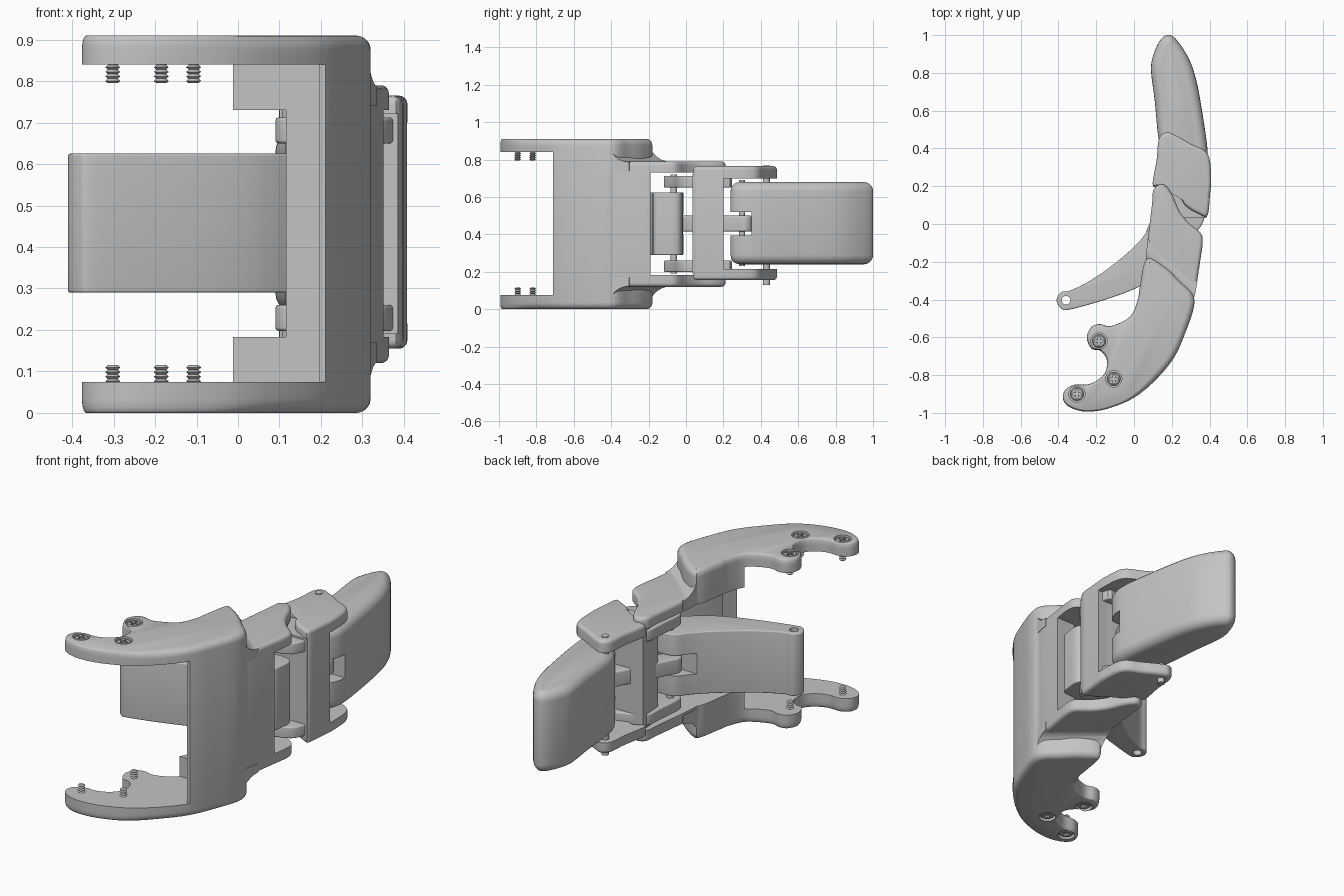
import bpy, bmesh, math
from mathutils import Vector, Matrix

cube = bpy.data.objects.get("Cube")
if cube:
    bpy.data.objects.remove(cube)

MID = 0.455  # height of the mirror plane
grey = bpy.data.materials.new("satin grey")
grey.use_nodes = True
grey.diffuse_color = (0.55, 0.55, 0.55, 1)
grey.node_tree.nodes["Principled BSDF"].inputs["Base Color"].default_value = grey.diffuse_color


def loft(name, layers):
    """Closed solid through equally sized rings of points."""
    bm = bmesh.new()
    rings = [[bm.verts.new(p) for p in ring] for ring in layers]
    n = len(rings[0])
    for a, b in zip(rings, rings[1:]):
        for i in range(n):
            j = (i + 1) % n
            bm.faces.new((a[i], a[j], b[j], b[i]))
    bm.faces.new(rings[0][::-1])
    bm.faces.new(rings[-1])
    mesh = bpy.data.meshes.new(name)
    bm.to_mesh(mesh)
    bm.free()
    mesh.materials.append(grey)
    obj = bpy.data.objects.new(name, mesh)
    bpy.context.collection.objects.link(obj)
    return obj


def smooth(pts, steps=5):
    """Closed curve through the control points."""
    v, out = [Vector(p) for p in pts], []
    n = len(v)
    for i in range(n):
        a, b, c, d = (v[(i + k) % n] for k in (-1, 0, 1, 2))
        for s in range(steps):
            t = s / steps
            out.append(0.5 * (2 * b + (c - a) * t + (2 * a - 5 * b + 4 * c - d) * t * t
                              + (3 * b - a - 3 * c + d) * t ** 3))
    return out


def inset(pts, d, weight):
    out = []
    for i, p in enumerate(pts):
        e = (p - pts[i - 1]).normalized()
        f = (pts[(i + 1) % len(pts)] - p).normalized()
        n = Vector((-e.y - f.y, e.x + f.x)).normalized()
        out.append(p + n * d * weight(p) / max(0.6, n.dot(Vector((-e.y, e.x)))))
    return out


def prism(name, pts, z0, z1, r=0.0, weight=lambda p: 1):
    """Upright solid with rounded upper and lower rims."""
    pts = [Vector(p) for p in pts]
    area = sum(pts[i - 1].x * p.y - p.x * pts[i - 1].y for i, p in enumerate(pts))
    if area < 0:
        pts.reverse()
    if not r:
        steps = [(0, 0)]
    else:
        steps = [(r * (1 - math.sin(a)), r * (1 - math.cos(a)))
                 for a in (k * math.pi / 10 for k in range(6))]
    levels = [(d, z0 + h) for d, h in steps] + [(d, z1 - h) for d, h in reversed(steps)]
    return loft(name, [[(p.x, p.y, z) for p in inset(pts, d, weight)] for d, z in levels])


def circle(x, y, r, n=24):
    return [(x + r * math.cos(k * math.tau / n), y + r * math.sin(k * math.tau / n)) for k in range(n)]


def rod(a, b, r, n=12):
    """Capsule outline from a to b."""
    t = math.atan2(b[1] - a[1], b[0] - a[0])
    return [(c[0] + r * math.cos(t + s + k * math.pi / n), c[1] + r * math.sin(t + s + k * math.pi / n))
            for c, s in ((b, -math.pi / 2), (a, math.pi / 2)) for k in range(n + 1)]


def box(x0, x1, y0, y1):
    return [(x0, y0), (x1, y0), (x1, y1), (x0, y1)]


def combine(obj, other, op="DIFFERENCE"):
    other.hide_render = True
    mod = obj.modifiers.new(op, "BOOLEAN")
    mod.operation, mod.object, mod.solver = op, other, "MANIFOLD"
    bpy.context.view_layer.objects.active = obj
    bpy.ops.object.modifier_apply(modifier=mod.name)
    bpy.data.objects.remove(other)


def flipped(obj, name):
    """Copy mirrored about the middle height."""
    mesh = obj.data.copy()
    mesh.transform(Matrix.Translation((0, 0, 2 * MID)) @ Matrix.Scale(-1, 4, (0, 0, 1)))
    mesh.flip_normals()
    other = bpy.data.objects.new(name, mesh)
    bpy.context.collection.objects.link(other)
    return other


# Base housing: full-height shell plus the lower arms that carry the hinge
shell = [(-0.34, -0.97), (-0.255, -0.993), (-0.13, -0.975), (0.03, -0.9), (0.19, -0.74), (0.27, -0.58),
         (0.32, -0.4), (0.24, -0.3), (0.16, -0.225), (0.066, -0.185), (0.03, -0.34), (0.02, -0.4),
         (-0.02, -0.49), (-0.12, -0.54), (-0.18, -0.53), (-0.225, -0.545), (-0.25, -0.6), (-0.225, -0.66),
         (-0.18, -0.67), (-0.145, -0.715), (-0.15, -0.78), (-0.19, -0.825), (-0.25, -0.85),
         (-0.315, -0.85), (-0.365, -0.88), (-0.375, -0.93)]
arm = [(0.07, -0.3), (0.2, -0.45), (0.285, -0.45), (0.321, -0.37), (0.352, -0.185), (0.364, -0.09),
       (0.35, -0.045), (0.29, 0.005), (0.24, 0.07), (0.2, 0.16), (0.155, 0.21), (0.105, 0.185),
       (0.095, 0.1), (0.077, -0.05), (0.066, -0.185)]
housing = prism("base_housing", smooth(shell), 0, 2 * MID, 0.035,
                lambda p: min(1, max(0.3, 0.3 + (p.x + 0.05) * 4)))
combine(housing, prism("arm", smooth(arm), 0.12, 0.79, 0.02), "UNION")

# Curved shoulder between shell and arm, trimmed to the arm outline
along, across = Vector((0.755, -0.656, 0)), Vector((0.656, 0.755, 0))
curve = [(-0.2, 0.74), (-0.01, 0.74), (-0.01, 0.786), (-0.035, 0.791), (-0.055, 0.799), (-0.075, 0.815),
         (-0.09, 0.835), (-0.105, 0.86), (-0.13, 0.885), (-0.2, 0.885)]
shoulder = loft("shoulder", [[along * t + across * s + Vector((0, 0, z)) for s, z in curve]
                             for t in (0.8, 0.0)])
combine(shoulder, prism("trim", inset(smooth(arm), -0.002, lambda p: 1), 0.1, 0.95), "INTERSECT")
combine(housing, flipped(shoulder, "lower_shoulder"), "UNION")
combine(housing, shoulder, "UNION")

# Hollow inside: open jaw behind a thin outer wall, narrower hinge bay in the thick rear block
jaw = [(-1, -1.2), (0.5, -1.2), (0.5, -0.71), (0.195, -0.71), (0.225, -0.65), (0.25, -0.59), (0.284, -0.48), (-1, -0.48)]
bay = [(-1, -0.5), (0.11, -0.5), (0.15, -0.36), (0.24, -0.19), (0.6, -0.19), (0.6, 0.5), (-1, 0.5)]
combine(housing, prism("jaw_cut", jaw, 0.075, 0.84))
combine(housing, prism("bay_cut", bay, 0.183, 0.73))

# Countersunk screws with threaded ends
parts = [housing]
for i, (x, y) in enumerate([(-0.185, -0.62), (-0.107, -0.82), (-0.302, -0.9)]):
    for z0, z1 in ((0.89, 1), (-0.09, 0.02)):
        combine(housing, prism("sink", circle(x, y, 0.043), z0, z1))
    rings = [(0.018 if k % 2 else 0.012, 0.795 + k * 0.0055) for k in range(9)]
    rings += [(0.014, 0.86), (0.035, 0.88), (0.035, 0.901), (0.029, 0.906)]
    screw = loft("screw_%d" % (i + 1), [[(px, py, z) for px, py in circle(x, y, r)] for r, z in rings])
    for a, b in ((0.022, 0.006), (0.006, 0.022)):
        combine(screw, prism("cross", box(x - a, x + a, y - b, y + b), 0.892, 0.95))
    parts += [screw, flipped(screw, "lower_screw_%d" % (i + 1))]

# Middle segment: fork with a solid web across its lower end
middle_line = [(0.1, 0.2), (0.12, 0.34), (0.132, 0.45), (0.17, 0.485), (0.215, 0.472), (0.3, 0.425),
               (0.39, 0.372), (0.408, 0.25), (0.402, 0.15), (0.388, 0.045), (0.34, 0.055),
               (0.27, 0.1), (0.22, 0.185), (0.165, 0.22)]
middle = prism("middle_segment", smooth(middle_line), 0.155, 0.765, 0.02)
fork = [(-0.1, -0.1), (0.31, -0.1), (0.35, 0.2), (0.6, 0.2), (0.6, 0.7), (-0.1, 0.7)]
combine(middle, prism("fork_cut", fork, 0.215, 0.7))
web_line = [(0.125, 0.06), (0.16, 0.035), (0.386, 0.035), (0.398, 0.19), (0.33, 0.2), (0.115, 0.2)]
web = prism("middle_web", web_line, 0.19, 0.722)
lug_line = [(0.1, -0.1), (0.14, -0.118), (0.18, -0.1), (0.25, -0.065), (0.34, -0.03), (0.378, 0.05),
            (0.38, 0.12), (0.37, 0.235), (0.3, 0.24), (0.17, 0.2), (0.11, 0.16), (0.1, 0.05), (0.09, -0.06)]
lug = prism("upper_hinge_lug", smooth(lug_line, 3), 0.65, 0.712, 0.008)
parts += [middle, web, lug, flipped(lug, "lower_hinge_lug")]

# Fingertip segment with a slot for the connecting rod
tip_line = [(0.132, 0.44), (0.11, 0.65), (0.09, 0.82), (0.108, 0.91), (0.14, 0.975), (0.177, 1.0),
            (0.22, 0.982), (0.288, 0.88), (0.33, 0.76), (0.365, 0.57), (0.39, 0.38), (0.38, 0.29),
            (0.34, 0.24), (0.25, 0.26), (0.17, 0.36)]
tip = prism("fingertip", smooth(tip_line), 0.24, 0.68, 0.05)
combine(tip, prism("tip_slot", box(0, 0.6, 0.1, 0.35), 0.395, 0.52))
parts.append(tip)

# Drive link with a hole at the free end, a broad outer end and a slot at the hinge
link_line = [(-0.33, -0.35), (-0.2, -0.28), (-0.06, -0.175), (0.03, -0.09), (0.08, -0.03), (0.135, -0.015),
             (0.22, -0.018), (0.31, -0.022), (0.343, -0.05), (0.342, -0.11), (0.325, -0.17), (0.25, -0.185),
             (0.18, -0.225), (0.09, -0.295), (0.0, -0.345), (-0.15, -0.4),
             (-0.34, -0.453), (-0.385, -0.447), (-0.41, -0.405), (-0.385, -0.36)]
link = prism("drive_link", smooth(link_line), 0.29, 0.625, 0.006)
combine(link, prism("link_hole", circle(-0.36, -0.404, 0.023), 0, 1))
combine(link, prism("link_slot", box(0.0, 0.19, -0.11, 0.1), 0.4, 0.51))
parts.append(link)

# Connecting rod and hinge pins
parts.append(prism("connecting_rod", rod((0.11, -0.045), (0.3, 0.31), 0.045), 0.415, 0.5, 0.01))
for name, x, y, z0, z1, r in [("link_pin", 0.14, -0.065, 0.19, 0.72, 0.018),
                              ("knuckle_pin", 0.147, 0.155, 0.125, 0.785, 0.016),
                              ("rod_pin", 0.3, 0.3, 0.23, 0.69, 0.016),
                              ("fingertip_pin", 0.18, 0.43, 0.13, 0.769, 0.019)]:
    parts.append(prism(name, circle(x, y, r), z0, z1))

# Smooth curved faces, keep crisp edges
bpy.ops.object.select_all(action="DESELECT")
for obj in parts:
    obj.select_set(True)
bpy.context.view_layer.objects.active = housing
bpy.ops.object.shade_smooth_by_angle(angle=math.radians(32))
